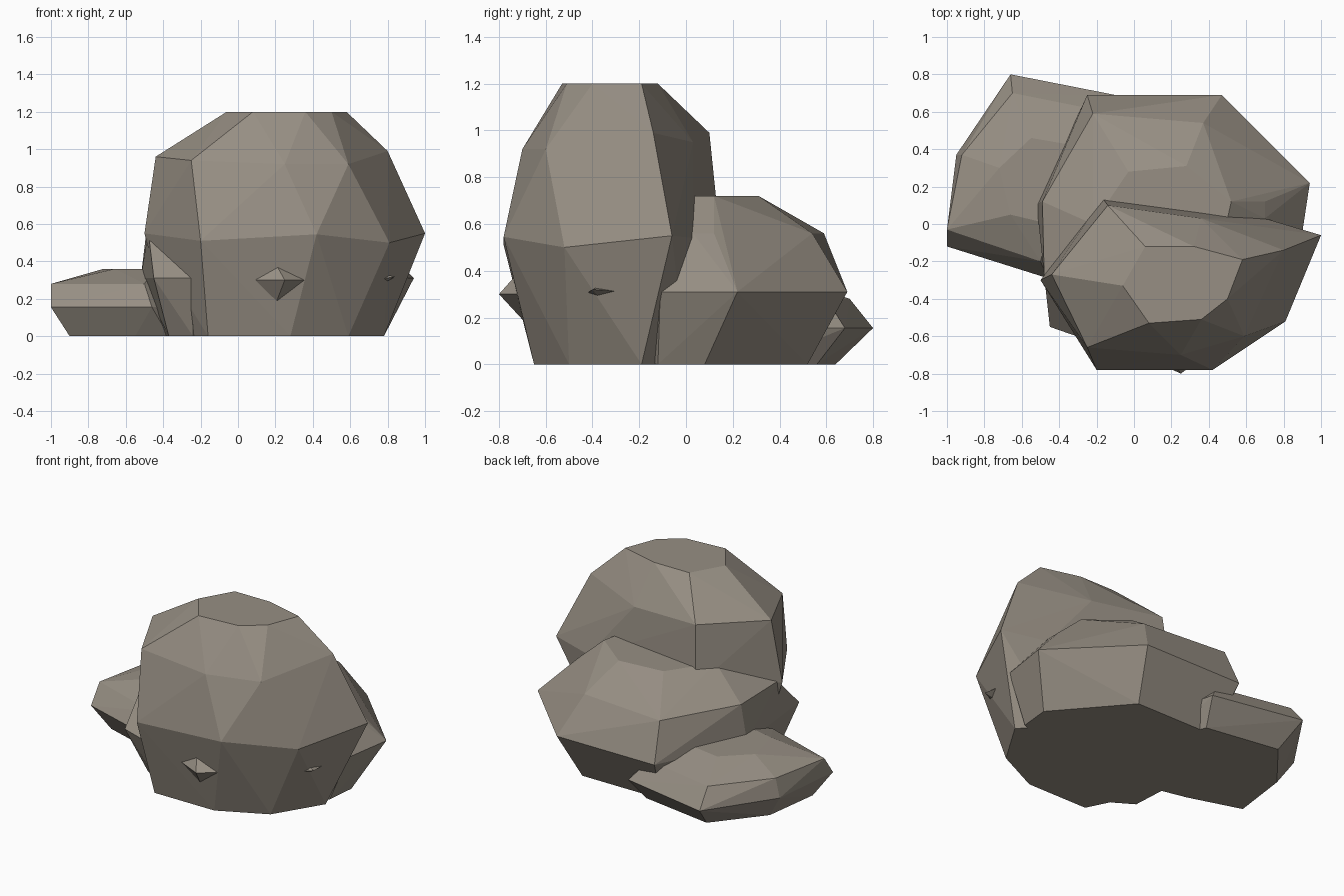
import bpy, bmesh

stone = bpy.data.materials.new("warm grey stone")
stone.diffuse_color = (0.31, 0.275, 0.23, 1)


def rock(name, *rings):
    """Faceted boulder: convex hull around a few rough rings of points."""
    bm = bmesh.new()
    for ring in rings:
        for p in ring:
            bm.verts.new(p)
    res = bmesh.ops.convex_hull(bm, input=bm.verts[:])
    inner = {v for v in res["geom_interior"] if isinstance(v, bmesh.types.BMVert)}
    bmesh.ops.delete(bm, geom=list(inner), context='VERTS')
    bmesh.ops.recalc_face_normals(bm, faces=bm.faces[:])
    me = bpy.data.meshes.new(name)
    bm.to_mesh(me)
    bm.free()
    me.materials.append(stone)
    ob = bpy.data.objects.new(name, me)
    bpy.context.collection.objects.link(ob)
    return ob


def level(z, *pts):
    """Ring of points all at one height."""
    return [(x, y, z) for x, y in pts]


# Tall front boulder: base, waist, shoulder, flat top
rock("tall_boulder",
     level(0, (-0.16, -0.65), (0.28, -0.65), (0.59, -0.5), (0.78, -0.19),
           (0.6, 0.0), (-0.1, 0.08), (-0.36, -0.25)),
     [(-0.2, -0.78, 0.51), (0.42, -0.78, 0.545), (0.81, -0.52, 0.5), (1.0, -0.06, 0.55),
      (0.7, 0.03, 0.54), (-0.17, 0.14, 0.6), (-0.5, -0.3, 0.55)],
     [(-0.44, -0.27, 0.96), (-0.25, -0.66, 0.94), (0.25, -0.7, 0.92), (0.59, -0.6, 0.92),
      (0.8, -0.14, 0.99), (0.36, 0.03, 0.95), (-0.14, 0.1, 0.99)],
     level(1.2, (0.06, -0.12), (0.32, -0.12), (0.58, -0.19), (0.5, -0.4),
           (0.36, -0.51), (0.08, -0.53), (-0.06, -0.33)))

# Middle boulder behind it
rock("middle_boulder",
     level(0, (-0.37, -0.42), (-0.24, -0.5), (0.76, -0.12), (0.78, 0.08),
           (0.4, 0.52), (-0.18, 0.52), (-0.4, 0.1)),
     level(0.31, (-0.45, -0.55), (-0.25, -0.62), (0.89, -0.11), (0.94, 0.22),
           (0.47, 0.69), (-0.25, 0.69), (-0.52, 0.1)),
     level(0.56, (-0.48, -0.28), (-0.49, 0.12), (-0.22, 0.59), (0.37, 0.54),
           (0.7, 0.12), (0.7, 0.03)),
     level(0.72, (-0.22, 0.0), (-0.03, 0.28), (0.28, 0.31), (0.52, 0.12), (0.5, 0.03)))

# Low boulder at the back left
rock("low_boulder",
     level(0, (-0.9, -0.05), (-0.55, -0.16), (-0.37, -0.2), (0.0, 0.3),
           (-0.1, 0.56), (-0.6, 0.64), (-0.85, 0.33)),
     level(0.155, (-1.0, -0.12), (-0.46, -0.29), (0.05, 0.3), (-0.05, 0.68),
           (-0.66, 0.8), (-0.95, 0.37)),
     level(0.28, (-1.0, -0.03), (-0.5, -0.2), (-0.15, 0.6), (-0.65, 0.7), (-0.92, 0.37)),
     level(0.36, (-0.66, 0.05), (-0.45, 0.0), (-0.2, 0.4), (-0.55, 0.46), (-0.72, 0.3)))

# Small chips jutting from the tall boulder
rock("front_chip", [(0.06, -0.71, 0.3), (0.2, -0.72, 0.39), (0.37, -0.71, 0.3),
                    (0.2, -0.68, 0.17), (0.25, -0.8, 0.3), (0.2, -0.6, 0.3)])
rock("side_chip", [(0.75, -0.43, 0.3), (0.78, -0.38, 0.33), (0.83, -0.27, 0.31),
                   (0.76, -0.36, 0.27), (0.84, -0.4, 0.32), (0.7, -0.33, 0.3)])
